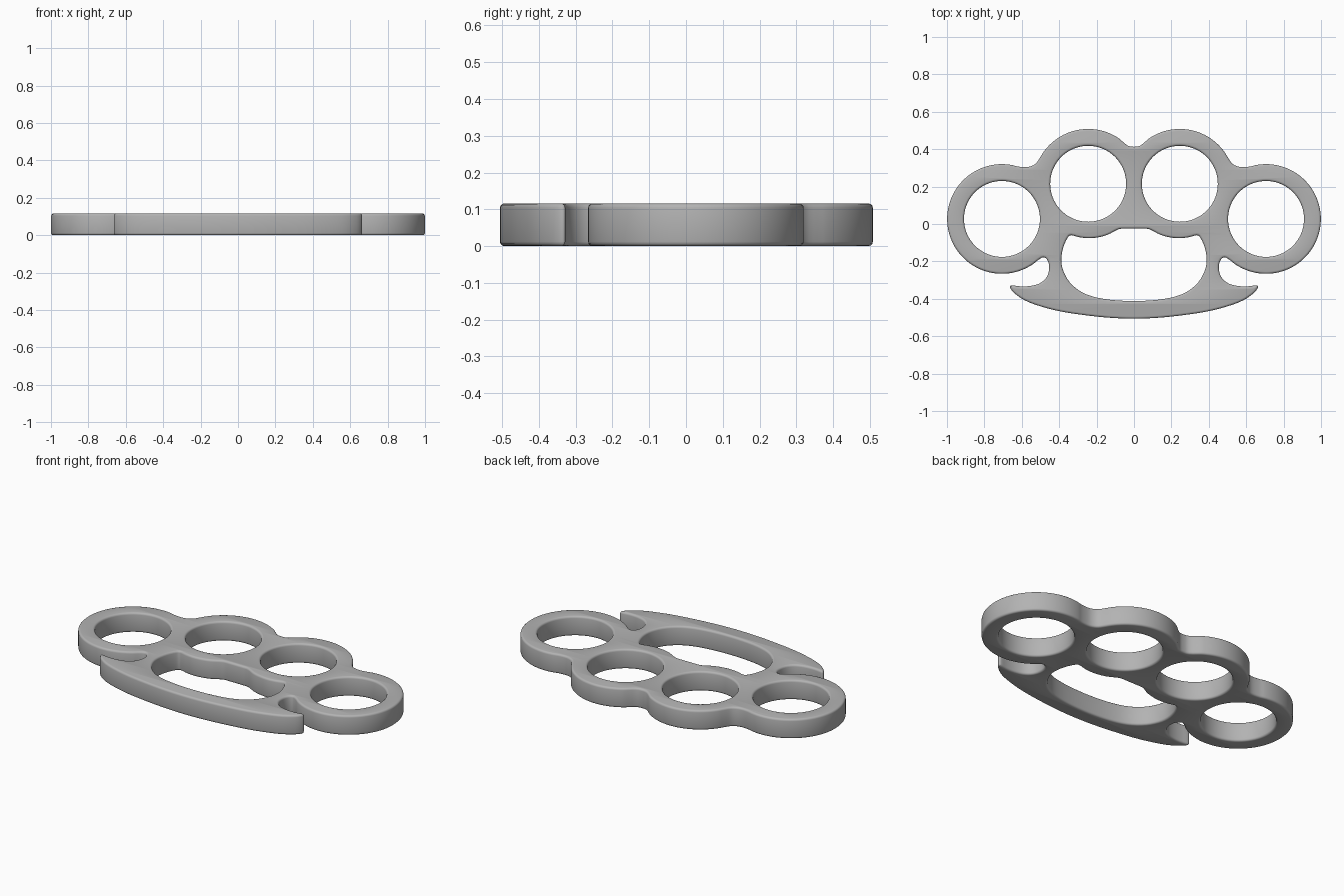
import bpy
import math

cube = bpy.data.objects.get("Cube")
if cube:
    bpy.data.objects.remove(cube, do_unlink=True)

HEIGHT, ROUND = 0.116, 0.012
OUTER, HOLE = 0.293, 0.203
INNER_RING, OUTER_RING = (0.245, 0.215), (0.706, 0.027)


def arc(center, radius, start, end, steps):
    angles = [math.radians(start + (end - start) * i / steps) for i in range(steps + 1)]
    return [(center[0] + radius * math.cos(a), center[1] + radius * math.sin(a)) for a in angles]


def mirrored(half):
    """Close a half outline whose first and last points lie on x = 0."""
    return half + [(-x, y) for x, y in reversed(half[1:-1])]


def smooth(points, steps=3):
    """Catmull-Rom subdivision of a closed loop."""
    result, n = [], len(points)
    for i in range(n):
        p = [points[(i + k) % n] for k in (-1, 0, 1, 2)]
        for s in range(steps):
            t = s / steps
            result.append(tuple(
                0.5 * (2 * b + (c - a) * t + (2 * a - 5 * b + 4 * c - d) * t * t
                       + (3 * b - a - 3 * c + d) * t ** 3)
                for a, b, c, d in zip(*p)))
    return result


# Outer silhouette: two ring arcs, then the notch, hook and palm bar
outline = [(0, 0.413), (0.035, 0.42)]
outline += arc(INNER_RING, OUTER, 124, 29, 18)
outline += [(0.523, 0.325), (0.55, 0.309), (0.58, 0.304)]
outline += arc(OUTER_RING, OUTER, 107, -132, 40)
outline += [(0.485, -0.178), (0.465, -0.19), (0.454, -0.22), (0.457, -0.26),
            (0.475, -0.295), (0.51, -0.32), (0.56, -0.332), (0.61, -0.333),
            (0.652, -0.328), (0.663, -0.333), (0.658, -0.348), (0.635, -0.374),
            (0.58, -0.41), (0.50, -0.44), (0.39, -0.468), (0.25, -0.489),
            (0.12, -0.502), (0, -0.506)]

# Palm opening
palm = [(0, -0.025), (0.04, -0.025), (0.075, -0.026), (0.1, -0.036), (0.14, -0.057),
        (0.19, -0.071), (0.245, -0.076), (0.295, -0.07), (0.335, -0.06), (0.354, -0.072),
        (0.378, -0.125), (0.389, -0.19), (0.378, -0.25), (0.345, -0.31),
        (0.29, -0.358), (0.22, -0.388), (0.12, -0.406), (0, -0.412)]

loops = [smooth(mirrored(outline)), smooth(mirrored(palm))]
for cx, cy in (INNER_RING, OUTER_RING):
    for side in (-1, 1):
        loops.append(arc((side * cx, cy), HOLE, 0, 360, 72)[:-1])

# Filled plate with softly rounded rims
curve = bpy.data.curves.new("knuckle_plate", 'CURVE')
curve.dimensions = '2D'
curve.fill_mode = 'BOTH'
curve.extrude = HEIGHT / 2 - ROUND
curve.bevel_depth = ROUND
curve.bevel_resolution = 2
curve.offset = -ROUND
for loop in loops:
    spline = curve.splines.new('POLY')
    spline.points.add(len(loop) - 1)
    for point, (x, y) in zip(spline.points, loop):
        point.co = (x, y, 0, 1)
    spline.use_cyclic_u = True

plate = bpy.data.objects.new("knuckle_plate", curve)
bpy.context.collection.objects.link(plate)
plate.location.z = HEIGHT / 2

steel = bpy.data.materials.new("grey_steel")
steel.use_nodes = True
colour = (0.45, 0.45, 0.45, 1)
steel.diffuse_color = colour
steel.node_tree.nodes["Principled BSDF"].inputs["Base Color"].default_value = colour
curve.materials.append(steel)

# Turn into a welded mesh and shade
bpy.ops.object.select_all(action='DESELECT')
plate.select_set(True)
bpy.context.view_layer.objects.active = plate
bpy.ops.object.convert(target='MESH')
bpy.ops.object.mode_set(mode='EDIT')
bpy.ops.mesh.select_all(action='SELECT')
bpy.ops.mesh.remove_doubles(threshold=0.0002)
bpy.ops.mesh.normals_make_consistent(inside=False)
bpy.ops.object.mode_set(mode='OBJECT')
bpy.ops.object.shade_smooth_by_angle(angle=math.radians(40))
